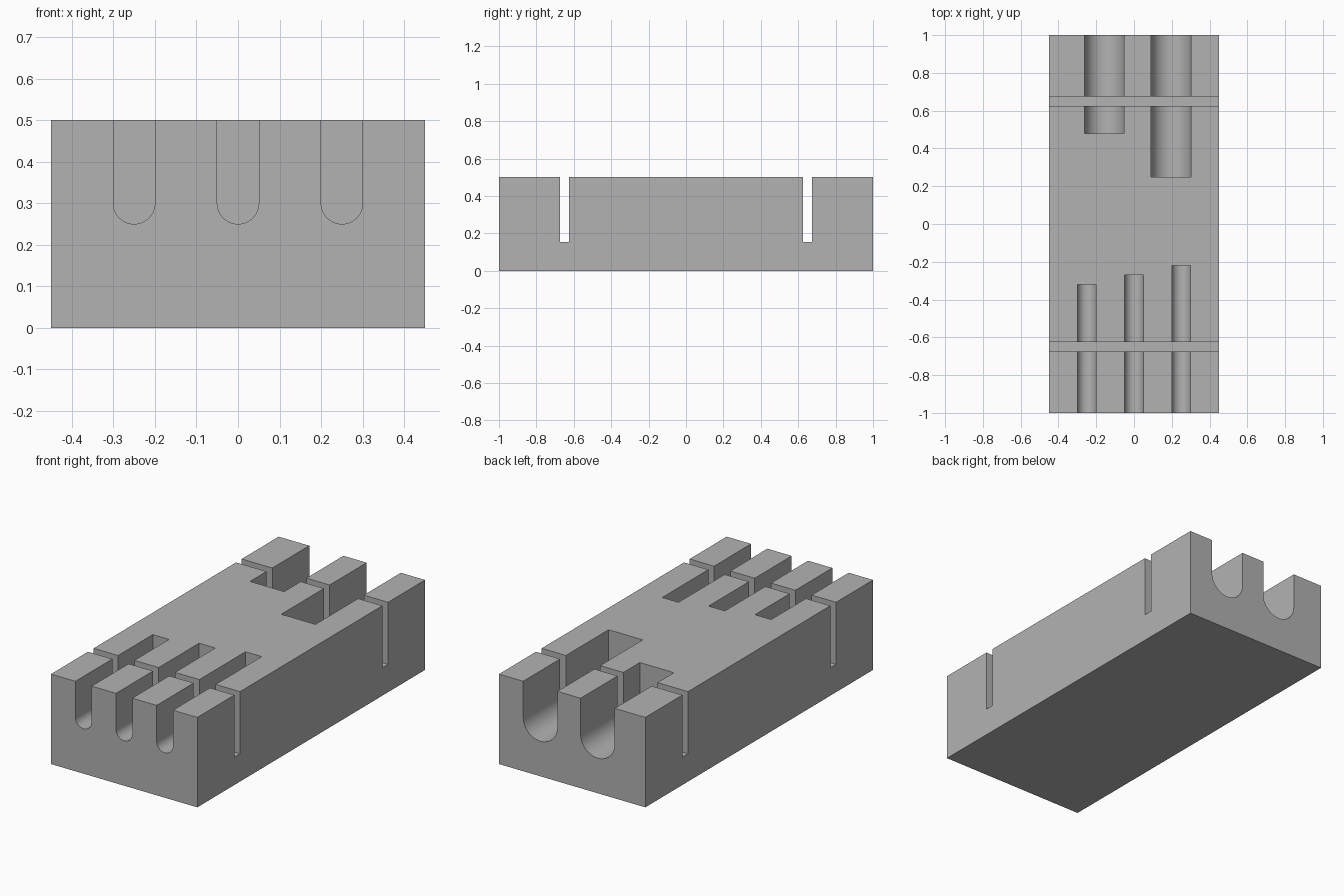
import bpy
import bmesh
import math

default_cube = bpy.data.objects.get("Cube")
if default_cube:
    bpy.data.objects.remove(default_cube, do_unlink=True)

WIDTH, LENGTH, HEIGHT = 0.9, 2.0, 0.5
ARC_Z = 0.3        # height of the round channel axes
OVER = 0.1         # how far cutters reach past the block

grey = bpy.data.materials.new("plain grey")
grey.use_nodes = True
colour = (0.448, 0.448, 0.448, 1)
grey.diffuse_color = colour
grey.node_tree.nodes["Principled BSDF"].inputs["Base Color"].default_value = colour


def extrude_profile(name, points, offset):
    """Solid made by sweeping a closed outline along an offset."""
    bm = bmesh.new()
    face = bm.faces.new([bm.verts.new(p) for p in points])
    swept = bmesh.ops.extrude_face_region(bm, geom=[face])["geom"]
    verts = [v for v in swept if isinstance(v, bmesh.types.BMVert)]
    bmesh.ops.translate(bm, verts=verts, vec=offset)
    bmesh.ops.recalc_face_normals(bm, faces=bm.faces)
    mesh = bpy.data.meshes.new(name)
    bm.to_mesh(mesh)
    bm.free()
    mesh.materials.append(grey)
    obj = bpy.data.objects.new(name, mesh)
    bpy.context.collection.objects.link(obj)
    return obj


def channel_cutter(x, radius, y_inner, segments=32):
    """Round-bottomed channel from an end of the block to y_inner."""
    points = [(x - radius, y_inner, HEIGHT + OVER)]
    for i in range(segments + 1):
        a = math.pi * (1 + i / segments)
        points.append((x + radius * math.cos(a), y_inner, ARC_Z + radius * math.sin(a)))
    points.append((x + radius, y_inner, HEIGHT + OVER))
    y_outer = math.copysign(LENGTH / 2 + OVER, y_inner)
    return extrude_profile("channel_cutter", points, (0, y_outer - y_inner, 0))


def cross_slot_cutter(y, half=0.025, floor=0.155):
    """Narrow straight slot across the whole width."""
    x = -WIDTH / 2 - OVER
    top = HEIGHT + OVER
    points = [(x, y - half, floor), (x, y + half, floor),
              (x, y + half, top), (x, y - half, top)]
    return extrude_profile("cross_slot_cutter", points, (WIDTH + 2 * OVER, 0, 0))


# Main block
w, l = WIDTH / 2, LENGTH / 2
block = extrude_profile("slotted_block",
                        [(-w, -l, 0), (w, -l, 0), (w, l, 0), (-w, l, 0)],
                        (0, 0, HEIGHT))

# Three narrow front channels, two wide back channels, two cross slots
cutters = [channel_cutter(x, 0.05, y) for x, y in ((-0.25, -0.32), (0, -0.27), (0.25, -0.22))]
cutters += [channel_cutter(x, 0.105, y) for x, y in ((-0.157, 0.48), (0.196, 0.25))]
cutters += [cross_slot_cutter(y) for y in (-0.65, 0.65)]

bpy.ops.object.select_all(action="DESELECT")
block.select_set(True)
bpy.context.view_layer.objects.active = block
for cutter in cutters:
    cutter.hide_render = True
    cut = block.modifiers.new("cut", "BOOLEAN")
    cut.operation = "DIFFERENCE"
    cut.solver = "EXACT"
    cut.object = cutter
    bpy.ops.object.modifier_apply(modifier=cut.name)
    bpy.data.objects.remove(cutter, do_unlink=True)

# Smooth channel floors, sharp edges elsewhere
bpy.ops.object.shade_smooth_by_angle(angle=math.radians(30))
